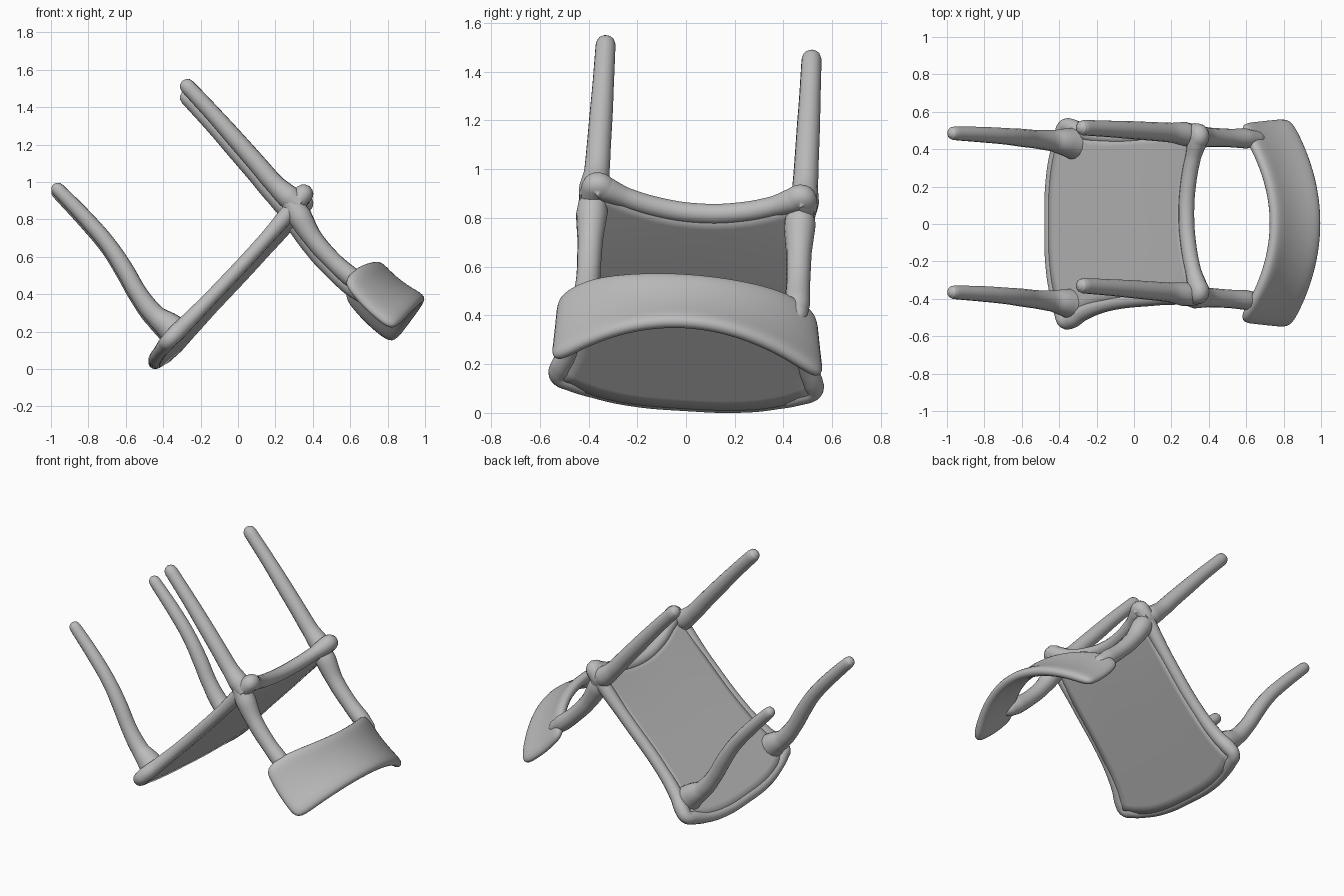
import bpy, bmesh
from mathutils import Vector

cube = bpy.data.objects.get("Cube")
if cube:
    bpy.data.objects.remove(cube, do_unlink=True)

# Single clay grey material
grey = bpy.data.materials.new("clay_grey")
grey.use_nodes = True
grey.diffuse_color = (0.5, 0.5, 0.5, 1)
bsdf = grey.node_tree.nodes["Principled BSDF"]
bsdf.inputs["Base Color"].default_value = (0.5, 0.5, 0.5, 1)
bsdf.inputs["Roughness"].default_value = 0.7


def finish(ob):
    ob.data.materials.clear()
    ob.data.materials.append(grey)
    for p in ob.data.polygons:
        p.use_smooth = True


def tube(name, pts, cyclic=False, tip=False):
    """Round bar through (x, y, z, radius) points; tip adds a domed end."""
    pts = list(pts)
    if tip:
        end, prev = Vector(pts[-1][:3]), Vector(pts[-2][:3])
        r = pts[-1][3]
        d = (end - prev).normalized()
        for along, scale in ((0.5, 0.87), (0.85, 0.53), (1.0, 0.08)):
            pts.append((*(end + d * r * along), r * scale))
    cu = bpy.data.curves.new(name, 'CURVE')
    cu.dimensions = '3D'
    cu.bevel_depth = 1.0
    cu.bevel_resolution = 5
    cu.resolution_u = 6
    cu.use_fill_caps = True
    sp = cu.splines.new('BEZIER')
    sp.bezier_points.add(len(pts) - 1)
    for bp, p in zip(sp.bezier_points, pts):
        bp.co = p[:3]
        bp.radius = p[3]
        bp.handle_left_type = bp.handle_right_type = 'AUTO'
    sp.use_cyclic_u = cyclic
    ob = bpy.data.objects.new(name, cu)
    bpy.context.collection.objects.link(ob)
    bpy.ops.object.select_all(action='DESELECT')
    ob.select_set(True)
    bpy.context.view_layer.objects.active = ob
    bpy.ops.object.convert(target='MESH')
    finish(bpy.context.object)


def sheet(name, func, nu, nv, thickness, levels=0):
    """Thickened surface from func(s, t), s in -1..1 and t in 0..1."""
    bm = bmesh.new()
    g = [[bm.verts.new(func(-1 + 2 * i / nu, j / nv)) for j in range(nv + 1)]
         for i in range(nu + 1)]
    for i in range(nu):
        for j in range(nv):
            bm.faces.new((g[i][j], g[i + 1][j], g[i + 1][j + 1], g[i][j + 1]))
    me = bpy.data.meshes.new(name)
    bm.to_mesh(me)
    bm.free()
    ob = bpy.data.objects.new(name, me)
    bpy.context.collection.objects.link(ob)
    finish(ob)
    so = ob.modifiers.new("thickness", 'SOLIDIFY')
    so.thickness = thickness
    so.offset = 0
    if levels:
        su = ob.modifiers.new("rounding", 'SUBSURF')
        su.levels = su.render_levels = levels


# Seat: tilted plate, bowed front edge (t=0), hollowed rear edge (t=1)
def seat(s, t):
    x = (1 - t) * (-0.445 + 0.085 * abs(s) ** 3) + t * (0.28 + 0.075 * s * s)
    y = 0.055 * t + s * (0.435 + 0.1 * (1 - t) ** 6)
    z = 0.505 + 1.04 * x - 0.06 * y + t ** 4 * (0.025 + 0.02 * s * s)
    return (x, y, z)


# The plate is nearly flush with the rim, a little more on the sitting side
def plate(s, t):
    x, y, z = seat(s * 0.99, t)
    return (x + 0.002, y, z - 0.002)


sheet("seat", plate, 20, 20, 0.068)

# Rounded rim around the seat, thicker at the rear corners
front = [(s, 0, 0.042 if abs(s) > 0.85 else 0.035)
         for s in (-0.97, -0.88, -0.7, -0.4, 0, 0.4, 0.7, 0.88, 0.97)]
sides = [(t, r) for t, r in ((0.04, 0.046), (0.12, 0.043), (0.3, 0.038),
                             (0.7, 0.038), (0.9, 0.045), (0.97, 0.05))]
rear = [(s, 1, 0.052 if abs(s) > 0.85 else 0.042)
        for s in (0.97, 0.88, 0.7, 0.4, 0, -0.4, -0.7, -0.88, -0.97)]
ring = (front + [(1, t, r) for t, r in sides] + rear
        + [(-1, t, r) for t, r in reversed(sides)])
tube("seat_rim", [(*seat(s, t), r) for s, t, r in ring], cyclic=True)

# Legs and back posts, one of each per side
for side, drop, y_front, y_rear, y_post in (
        ("right", 0.0, (-0.43, -0.365), (-0.385, -0.33), (-0.38, -0.42)),
        ("left", 0.06, (0.43, 0.485), (0.475, 0.515), (0.47, 0.45))):
    a, b = y_front
    path = ((-0.325, 0.19, 0.085), (-0.37, 0.23, 0.074), (-0.44, 0.285, 0.056),
            (-0.53, 0.40, 0.049), (-0.605, 0.53, 0.048), (-0.69, 0.66, 0.044),
            (-0.80, 0.79, 0.042), (-0.963, 0.96, 0.036))
    tube("front_leg_" + side,
         [(x, a + (b - a) * i / 7, z - drop * 0.25, r) for i, (x, z, r) in enumerate(path)], tip=True)
    a, b = y_rear
    path = ((0.33, 0.87, 0.055), (0.27, 0.92, 0.064), (0.20, 0.985, 0.053),
            (0.10, 1.10, 0.05), (-0.01, 1.225, 0.048), (-0.13, 1.36, 0.044),
            (-0.27, 1.51, 0.041))
    tube("rear_leg_" + side,
         [(x, a + (b - a) * i / 6, z - drop, r) for i, (x, z, r) in enumerate(path)], tip=True)
    a, b = y_post
    path = ((0.28, 0.90, 0.055), (0.33, 0.815, 0.065), (0.40, 0.70, 0.052),
            (0.51, 0.575, 0.049), (0.60, 0.495, 0.053), (0.66, 0.445, 0.044),
            (0.70, 0.41, 0.02))
    tube("back_post_" + side,
         [(x, a + (b - a) * i / 6, z - drop * 0.8, r) for i, (x, z, r) in enumerate(path)])


# Backrest: panel bowed across its width, t runs from seat side to outer edge,
# with the inner corners drooping
def backrest(s, t):
    q = s * s
    x = (1 - t) * (0.735 - 0.175 * q) + t * (0.998 - 0.165 * q)
    y = 0.005 + s * (0.53 + 0.03 * t)
    z = (1 - t) * (0.565 - 0.07 * q - 0.06 * q ** 4) + t * (0.362 - 0.195 * q) - 0.036 * s
    dish = 0.06 * t * (1 - t)
    return (x - dish, y, z - dish)


sheet("backrest", backrest, 10, 4, 0.066, 2)
